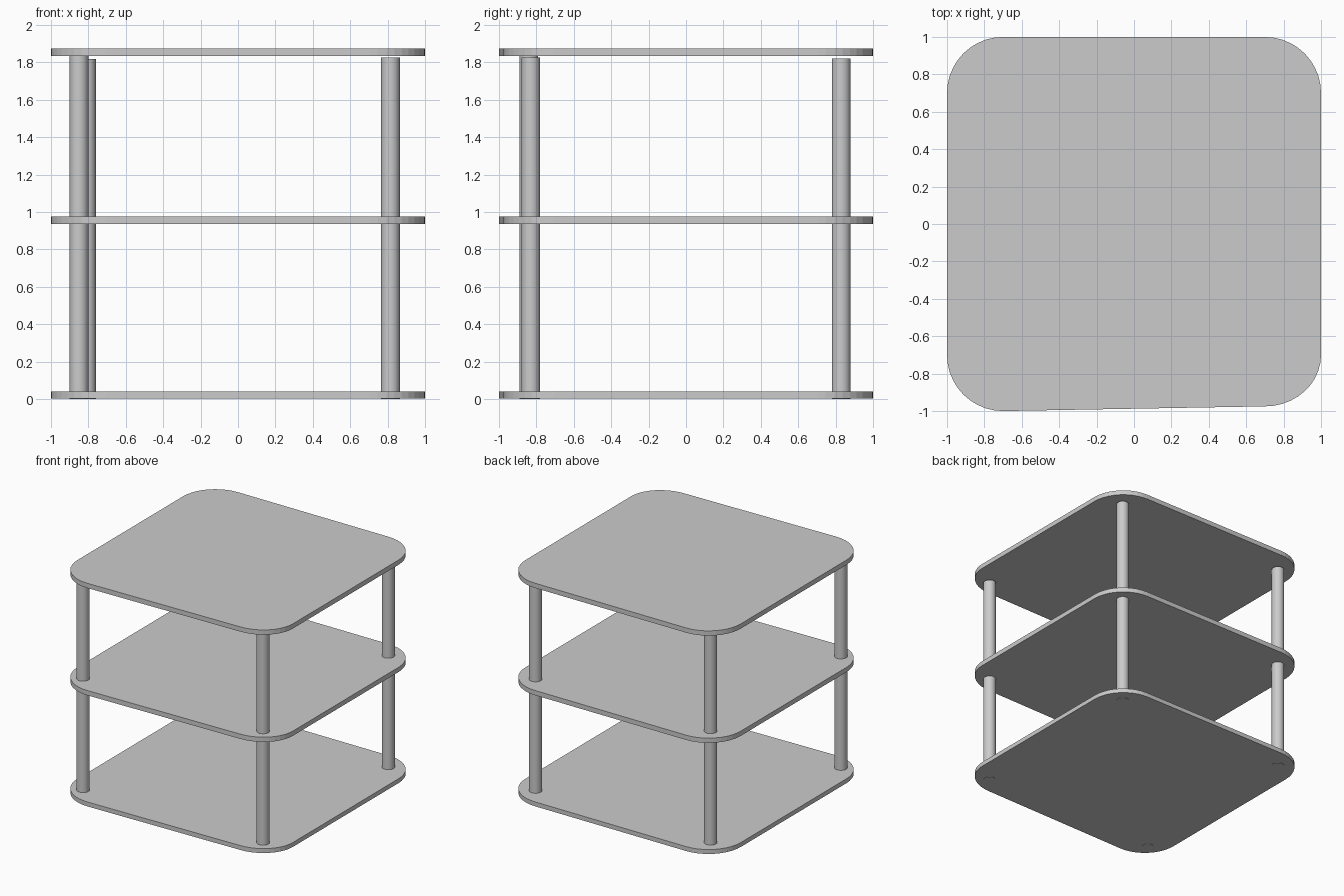
import bpy, bmesh
from math import sin, cos, pi

if "Cube" in bpy.data.objects:
    bpy.data.objects.remove(bpy.data.objects["Cube"])

T = 0.04          # shelf thickness
R = 0.3           # corner radius
SEG = 10          # segments per rounded corner


def finish(bm, name):
    bmesh.ops.recalc_face_normals(bm, faces=bm.faces)
    me = bpy.data.meshes.new(name)
    bm.to_mesh(me)
    bm.free()
    ob = bpy.data.objects.new(name, me)
    bpy.context.collection.objects.link(ob)
    return ob


def shelf(name, z0, z1):
    # rounded square; the front right corner sits slightly further back
    corners = [(1, 1, R), (-1, 1, R), (-1, -1, R), (1, -1, R - 0.025)]
    bm = bmesh.new()
    ring = []
    for i, (sx, sy, ry) in enumerate(corners):
        for k in range(SEG + 1):
            a = (i + k / SEG) * pi / 2
            ring.append(bm.verts.new((sx * (1 - R) + R * cos(a),
                                      sy * (1 - R) + ry * sin(a), z0)))
    base = bm.faces.new(ring)
    ext = bmesh.ops.extrude_face_region(bm, geom=[base], use_keep_orig=True)
    for v in ext["geom"]:
        if isinstance(v, bmesh.types.BMVert):
            v.co.z = z1
    return finish(bm, name)


def post(name, x, y, top, r=0.05):
    bpy.ops.mesh.primitive_cylinder_add(vertices=24, radius=r, depth=top,
                                        location=(x, y, top / 2))
    ob = bpy.context.object
    ob.name = name
    bpy.ops.object.shade_smooth_by_angle()
    return ob


# three shelves
shelf("bottom_shelf", 0.003, T)
shelf("middle_shelf", 0.935, 0.935 + T)
shelf("top_shelf", 1.835, 1.835 + T)

# four posts running through the shelves, each a slightly different length
post("front_left_post", -0.85, -0.84, 1.835)
post("front_right_post", 0.815, -0.83, 1.825)
post("back_left_post", -0.81, 0.83, 1.817)
post("back_right_post", 0.815, 0.83, 1.82)
